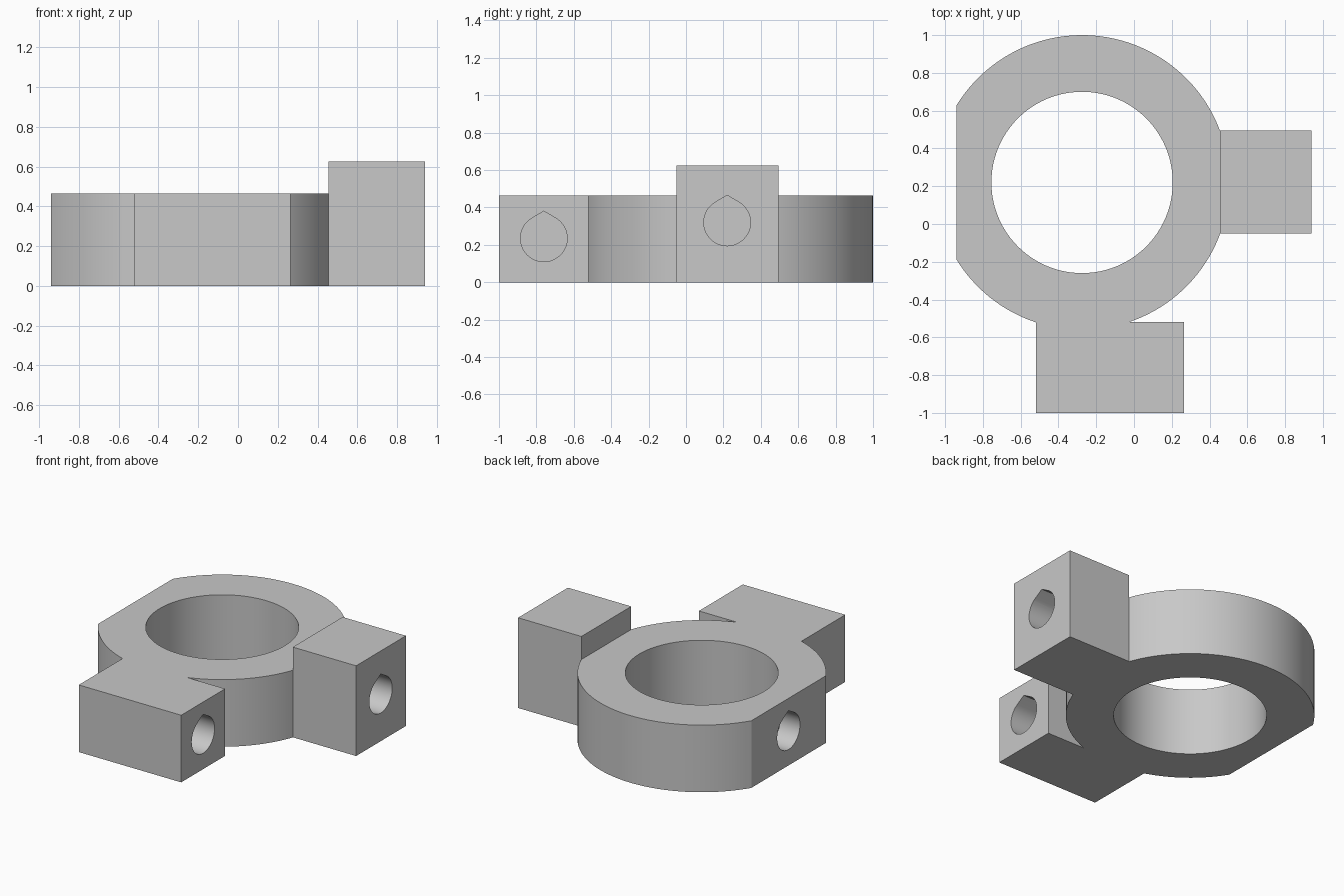
import bpy, bmesh, math

if "Cube" in bpy.data.objects:
    bpy.data.objects.remove(bpy.data.objects["Cube"])

CX, CY, R_OUT, R_IN, H = -0.275, 0.22, 0.78, 0.48, 0.465
grey = bpy.data.materials.new("plain grey")
grey.diffuse_color = (0.58, 0.58, 0.58, 1)
grey.use_nodes = True
grey.node_tree.nodes["Principled BSDF"].inputs["Base Color"].default_value = grey.diffuse_color


def prism(name, points, vector):
    """Extrude a closed 3D outline along a vector."""
    bm = bmesh.new()
    face = bm.faces.new([bm.verts.new(p) for p in points])
    new = bmesh.ops.extrude_face_region(bm, geom=[face])["geom"]
    bmesh.ops.translate(bm, vec=vector, verts=[v for v in new if isinstance(v, bmesh.types.BMVert)])
    bmesh.ops.recalc_face_normals(bm, faces=bm.faces)
    mesh = bpy.data.meshes.new(name)
    bm.to_mesh(mesh)
    bm.free()
    mesh.materials.append(grey)
    obj = bpy.data.objects.new(name, mesh)
    bpy.context.collection.objects.link(obj)
    return obj


def arc(a0, a1, n, r):
    """Points on a circle around the ring centre, angles in radians."""
    return [(CX + r * math.cos(a0 + (a1 - a0) * i / n),
             CY + r * math.sin(a0 + (a1 - a0) * i / n)) for i in range(n + 1)]


def combine(target, tool, operation):
    mod = target.modifiers.new(operation, 'BOOLEAN')
    mod.operation, mod.solver, mod.object = operation, 'EXACT', tool
    bpy.context.view_layer.objects.active = target
    bpy.ops.object.modifier_apply(modifier=mod.name)
    bpy.data.objects.remove(tool)


def teardrop(x, y, z, depth, r=0.125):
    """Horizontal hole with a pointed roof, running along x."""
    a0, a1 = math.radians(150), math.radians(390)
    tip = r * 1.16
    a0, a1 = math.pi / 2 + math.acos(r / tip), math.pi * 2.5 - math.acos(r / tip)
    pts = [(x, y, z + tip)]
    for i in range(41):
        a = a0 + (a1 - a0) * i / 40
        pts.append((x, y + r * math.cos(a), z + r * math.sin(a)))
    return prism("hole_cutter", pts, (depth, 0, 0))


# ring with a flat left side, continuing into the front block
flat = math.pi - math.acos((0.94 + CX) / R_OUT)
left = math.pi + math.acos((0.94 + CX) / R_OUT)
block_l = 2 * math.pi - math.acos((-0.52 - CX) / R_OUT)
block_r = 2 * math.pi + math.asin((-0.52 - CY) / R_OUT)
outline = arc(left, block_l, 16, R_OUT)
outline += [(-0.52, -1), (0.265, -1), (0.265, -0.52)]
outline += arc(block_r, 2 * math.pi + flat, 80, R_OUT)
body = prism("ring_bracket", [(x, y, 0) for x, y in outline], (0, 0, H))

# taller block on the right
side = [(0.455, -0.05, 0), (0.94, -0.05, 0), (0.94, 0.495, 0), (0.455, 0.495, 0)]
combine(body, prism("side_block", side, (0, 0, 0.625)), 'UNION')

# main bore
bore = [(x, y, -0.1) for x, y in arc(0, 2 * math.pi, 96, R_IN)[:-1]]
combine(body, prism("bore_cutter", bore, (0, 0, 0.8)), 'DIFFERENCE')

# blind teardrop holes in the side block, front block and left flat
for x, y, z, depth in ((0.96, CY, 0.32, -0.42), (0.285, -0.76, 0.235, -0.42), (-0.96, CY, 0.235, 0.17)):
    combine(body, teardrop(x, y, z, depth), 'DIFFERENCE')

bpy.ops.object.select_all(action='DESELECT')
body.select_set(True)
bpy.context.view_layer.objects.active = body
bpy.ops.object.shade_smooth_by_angle(angle=math.radians(25))
